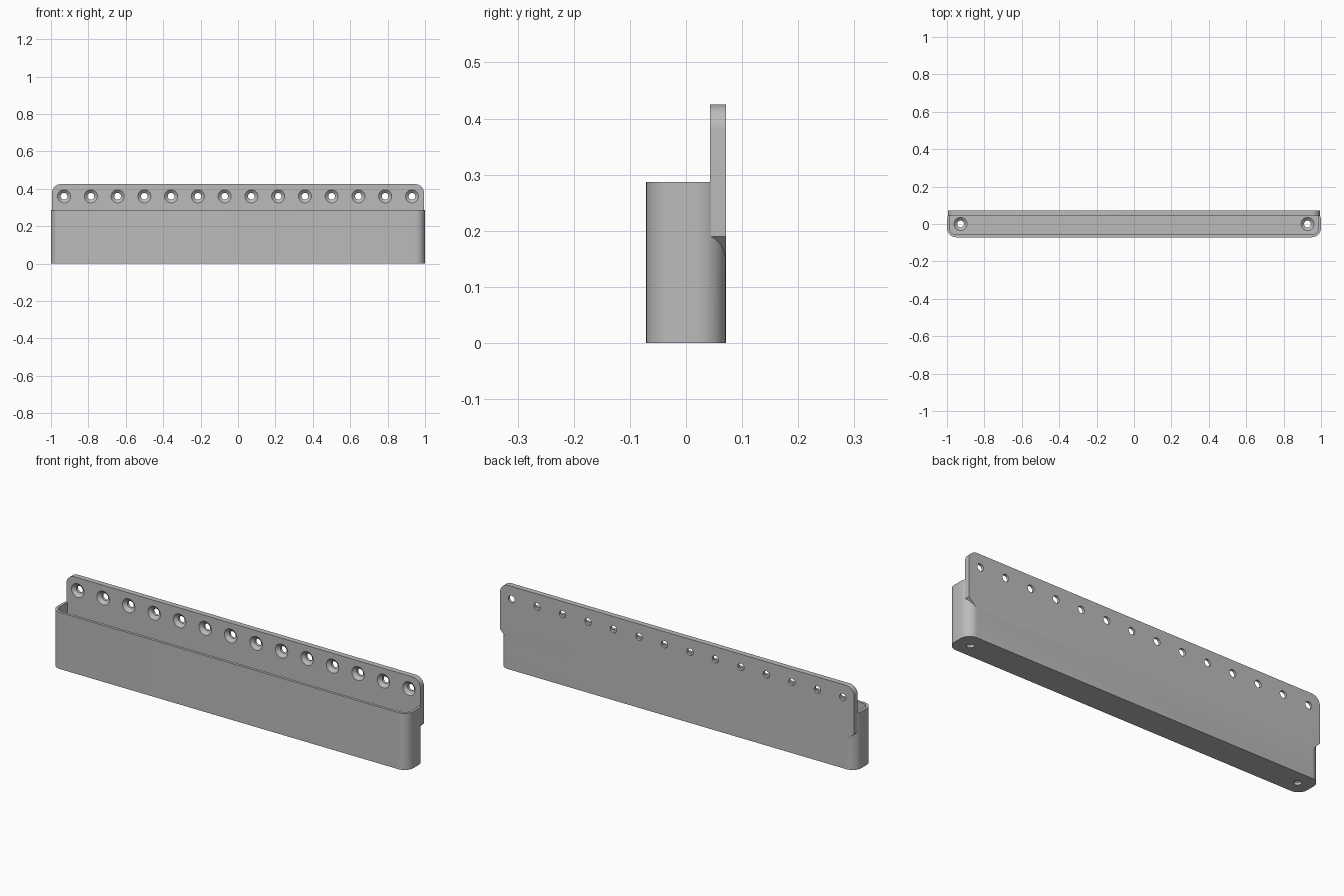
import bpy, bmesh, math
from mathutils import Vector, Matrix

if "Cube" in bpy.data.objects:
    bpy.data.objects.remove(bpy.data.objects["Cube"], do_unlink=True)

DEPTH, BOX_TOP, PLATE_TOP = 0.071, 0.287, 0.425
PLATE_FRONT, WALL, FLOOR, RADIUS = 0.043, 0.014, 0.028, 0.05

grey = bpy.data.materials.new("plain grey")
grey.use_nodes = True
grey.diffuse_color = (0.5, 0.5, 0.5, 1)
grey.node_tree.nodes["Principled BSDF"].inputs["Base Color"].default_value = (0.5, 0.5, 0.5, 1)


def make_object(name, bm):
    bmesh.ops.recalc_face_normals(bm, faces=bm.faces)
    mesh = bpy.data.meshes.new(name)
    bm.to_mesh(mesh)
    bm.free()
    mesh.materials.append(grey)
    obj = bpy.data.objects.new(name, mesh)
    bpy.context.collection.objects.link(obj)
    return obj


def rounded(corners, steps=10):
    """Outline of right-angled corners (x, y, radius), counter-clockwise."""
    points = []
    for i, (x, y, r) in enumerate(corners):
        here = Vector((x, y))
        before = (Vector(corners[i - 1][:2]) - here).normalized()
        after = (Vector(corners[(i + 1) % len(corners)][:2]) - here).normalized()
        if r == 0:
            points.append(here)
            continue
        centre = here + r * (before + after)
        for s in range(steps + 1):
            a = math.pi / 2 * s / steps
            points.append(centre - r * (after * math.cos(a) + before * math.sin(a)))
    return points


def prism(name, points, place, travel):
    bm = bmesh.new()
    face = bm.faces.new([bm.verts.new(place(p)) for p in points])
    out = bmesh.ops.extrude_face_region(bm, geom=[face])
    moved = [v for v in out["geom"] if isinstance(v, bmesh.types.BMVert)]
    bmesh.ops.translate(bm, verts=moved, vec=travel)
    return make_object(name, bm)


def screw_cutters(name, matrices, sides=32):
    """Countersunk holes that run along local +z from the screw head."""
    bm = bmesh.new()
    for m in matrices:
        rings = []
        for r, z in ((0.0362, -0.001), (0.018, 0.015), (0.018, 0.04)):
            angles = [2 * math.pi * i / sides for i in range(sides)]
            rings.append([bm.verts.new(m @ Vector((r * math.cos(a), r * math.sin(a), z))) for a in angles])
        for low, high in zip(rings, rings[1:]):
            for i in range(sides):
                j = (i + 1) % sides
                bm.faces.new((low[i], low[j], high[j], high[i]))
        bm.faces.new(rings[0][::-1])
        bm.faces.new(rings[-1])
    return make_object(name, bm)


def combine(target, other, operation):
    mod = target.modifiers.new(operation.title(), "BOOLEAN")
    mod.operation, mod.object, mod.solver = operation, other, "EXACT"
    bpy.context.view_layer.objects.active = target
    bpy.ops.object.modifier_apply(modifier=mod.name)
    bpy.data.objects.remove(other, do_unlink=True)


# Trough with rounded upright corners
outer = rounded([(x, y, RADIUS) for x, y in ((-1, -DEPTH), (1, -DEPTH), (1, DEPTH), (-1, DEPTH))])
rack = prism("wall_trough", outer, lambda p: (p.x, p.y, 0), (0, 0, BOX_TOP))

# Back plate: rounded top, sloping lower corners that merge into the trough
half = 0.994
top = rounded([(-half, 0.19, 0), (half, 0.19, 0), (half, PLATE_TOP, 0.045), (-half, PLATE_TOP, 0.045)])
outline = [Vector((-half + 0.045, 0.145)), Vector((half - 0.045, 0.145))] + top[1:] + top[:1]
plate = prism("back_plate", outline, lambda p: (p.x, PLATE_FRONT, p.y), (0, DEPTH - PLATE_FRONT, 0))
combine(rack, plate, "UNION")

# Hollow inside, flush with the plate
w, f, r = 1 - WALL, -DEPTH + WALL, RADIUS - WALL
inner = rounded([(-w, f, r), (w, f, r), (w, PLATE_FRONT, 0), (-w, PLATE_FRONT, 0)])
cavity = prism("cavity", inner, lambda p: (p.x, p.y, FLOOR), (0, 0, 0.5))
combine(rack, cavity, "DIFFERENCE")

# Row of countersunk holes in the plate, and one at each end of the floor
count, reach = 14, 0.93
into_back = Matrix.Rotation(-math.pi / 2, 4, "X")
into_floor = Matrix.Rotation(math.pi, 4, "X")
spots = [Matrix.Translation((-reach + 2 * reach * i / (count - 1), PLATE_FRONT, 0.36)) @ into_back
         for i in range(count)]
spots += [Matrix.Translation((side * reach * 0.997, 0, FLOOR)) @ into_floor for side in (-1, 1)]
combine(rack, screw_cutters("screw_holes", spots), "DIFFERENCE")

bpy.ops.object.select_all(action="DESELECT")
rack.select_set(True)
bpy.context.view_layer.objects.active = rack
bpy.ops.object.shade_smooth_by_angle(angle=math.radians(30))
